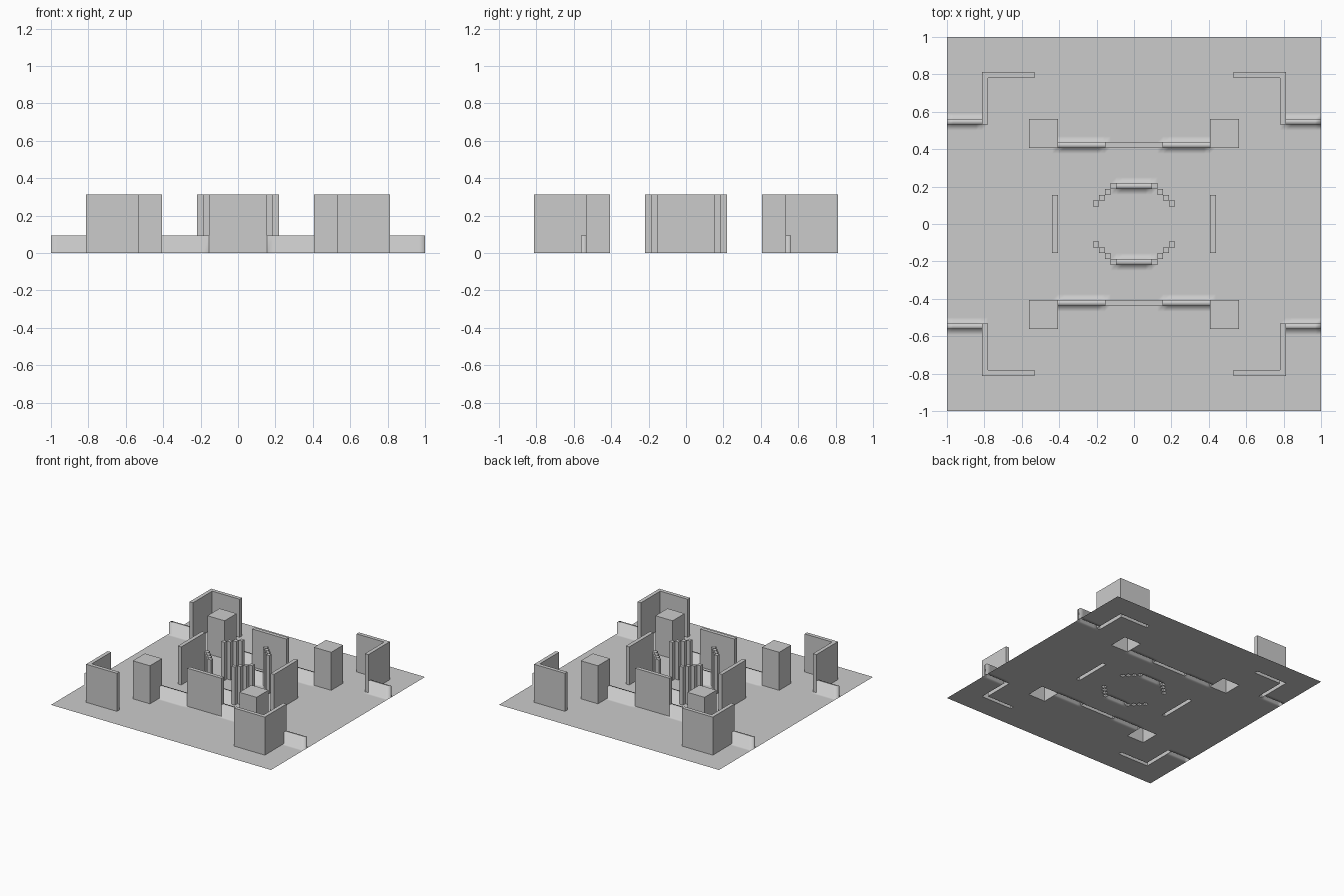
import bpy, bmesh

if "Cube" in bpy.data.objects:
    bpy.data.objects.remove(bpy.data.objects["Cube"])

HALF = 32          # cells from the centre to the edge
U = 1 / HALF       # cell size
TALL, LOW = 10, 3  # wall heights in cells

stone = bpy.data.materials.new("stone_grey")
stone.use_nodes = True
grey = (0.6, 0.6, 0.6, 1)
stone.diffuse_color = grey
stone.node_tree.nodes["Principled BSDF"].inputs["Base Color"].default_value = grey


def rect(x0, x1, y0, y1):
    return {(i, j) for i in range(x0, x1) for j in range(y0, y1)}


def mirrored(cells, sx, sy):
    return {(i if sx > 0 else -1 - i, j if sy > 0 else -1 - j) for i, j in cells}


def build(name, heights, blocked=frozenset(), smooth=False):
    """Open-bottomed shell over grid cells, with sides wherever the height drops."""
    bm = bmesh.new()
    cache = {}

    def vert(p):
        if p not in cache:
            cache[p] = bm.verts.new([c * U for c in p])
        return cache[p]

    def quad(*points):
        bm.faces.new([vert(p) for p in points]).smooth = smooth

    for (i, j), h in heights.items():
        ring = [(i, j), (i + 1, j), (i + 1, j + 1), (i, j + 1)]
        quad(*[(x, y, h) for x, y in ring])
        sides = [(i, j - 1), (i + 1, j), (i, j + 1), (i - 1, j)]
        for k, other in enumerate(sides):
            low = heights.get(other, 0)
            if other not in blocked and low < h:
                a, b = ring[k], ring[(k + 1) % 4]
                quad((*a, low), (*b, low), (*b, h), (*a, h))
    mesh = bpy.data.meshes.new(name)
    bm.to_mesh(mesh)
    bm.free()
    mesh.materials.append(stone)
    bpy.context.collection.objects.link(bpy.data.objects.new(name, mesh))


# Footprints in the back left quarter
corner = rect(25, 26, 17, 26) | rect(17, 26, 25, 26)
block = rect(13, 18, 13, 18)
ring_steps = {(6, 3), (5, 4), (4, 5), (3, 6)}
low_quarter = rect(26, 32, 17, 18) | rect(5, 13, 13, 14) | rect(0, 3, 6, 7)

tall_parts, low_cells = {}, set()
for sx, side in ((1, "left"), (-1, "right")):
    for sy, end in ((1, "back"), (-1, "front")):
        tag = f"{end}_{side}"
        tall_parts["corner_wall_" + tag] = mirrored(corner, sx, sy)
        tall_parts["block_" + tag] = mirrored(block, sx, sy)
        tall_parts["ring_steps_" + tag] = mirrored(ring_steps, sx, sy)
        low_cells |= mirrored(low_quarter, sx, sy)

# Straight walls around the centre
for s, end, side in ((1, "back", "left"), (-1, "front", "right")):
    tall_parts["middle_wall_" + end] = mirrored(rect(-5, 5, 13, 14), 1, s)
    tall_parts["side_wall_" + side] = mirrored(rect(13, 14, -5, 5), s, 1)

for name, cells in tall_parts.items():
    build(name, {c: TALL for c in cells})

# Floor with softly shaded low walls, open under the tall parts
tall_cells = set().union(*tall_parts.values())
ground = rect(-HALF, HALF, -HALF, HALF) - tall_cells
build("floor_and_low_walls", {c: LOW if c in low_cells else 0 for c in ground},
      blocked=tall_cells, smooth=True)
